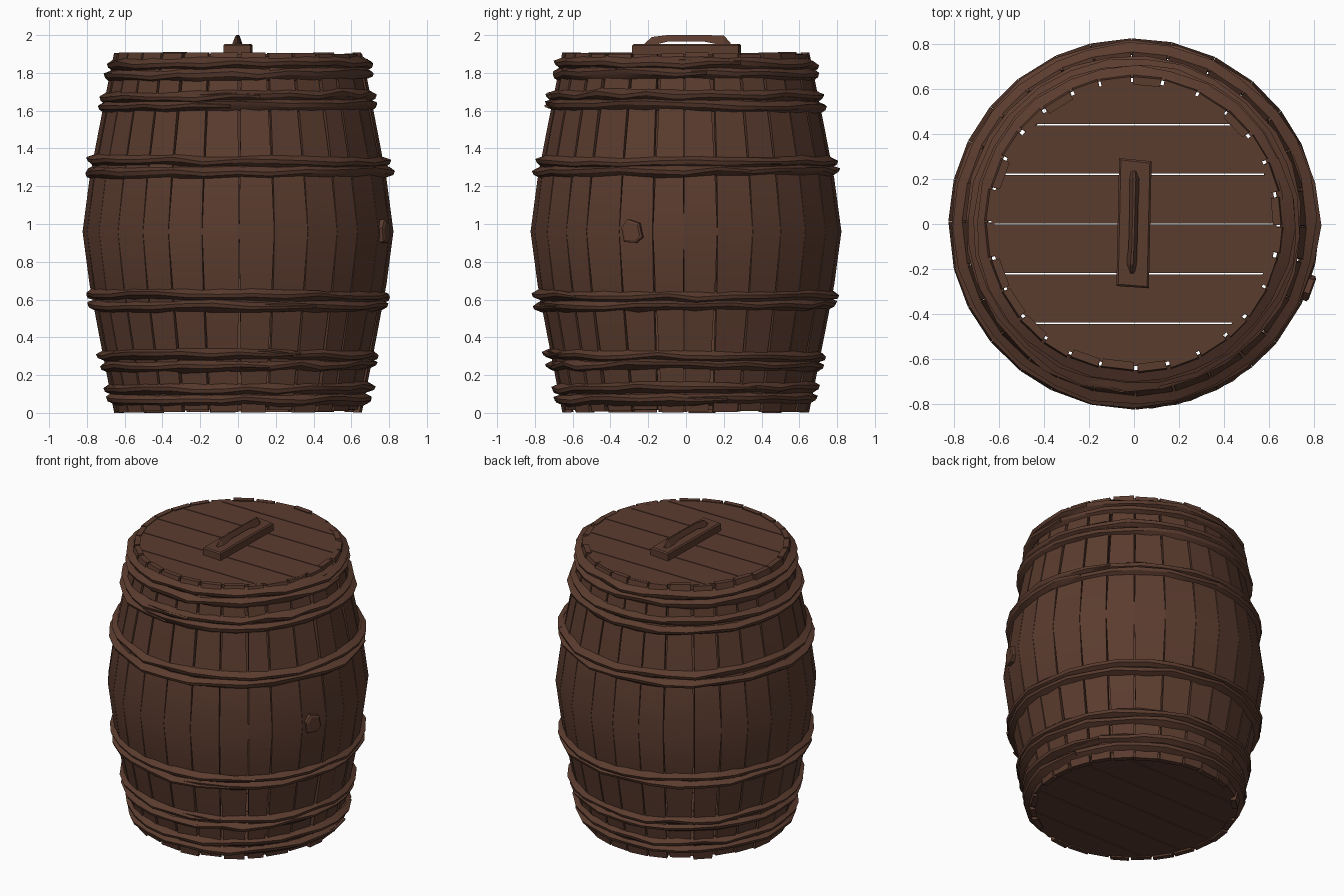
import bpy, bmesh, math, random

if "Cube" in bpy.data.objects:
    bpy.data.objects.remove(bpy.data.objects["Cube"])
random.seed(4)

wood = bpy.data.materials.new("dark brown wood")
wood.diffuse_color = (0.105, 0.045, 0.028, 1)
wood.use_nodes = True
wood.node_tree.nodes["Principled BSDF"].inputs["Base Color"].default_value = wood.diffuse_color

N = 28            # staves
MID = 0.96        # height of the widest point
PROFILE = [(0, .823), (.28, .785), (.54, .735), (.95, .652)]


def radius(z):
    d = min(abs(z - MID), .95)
    for (d0, r0), (d1, r1) in zip(PROFILE, PROFILE[1:]):
        if d <= d1:
            return r0 + (r1 - r0) * (d - d0) / (d1 - d0)


def polar(r, a, z):
    return (r * math.cos(a), r * math.sin(a), z)


def finish(bm, name, smooth=None):
    bmesh.ops.recalc_face_normals(bm, faces=bm.faces)
    me = bpy.data.meshes.new(name)
    bm.to_mesh(me)
    bm.free()
    ob = bpy.data.objects.new(name, me)
    bpy.context.collection.objects.link(ob)
    me.materials.append(wood)
    if smooth:
        bpy.ops.object.select_all(action='DESELECT')
        bpy.context.view_layer.objects.active = ob
        ob.select_set(True)
        bpy.ops.object.shade_smooth_by_angle(angle=math.radians(smooth))
    return ob


def loft(bm, sections):
    """Skin equal-length rings of points and cap both ends."""
    rings = [[bm.verts.new(p) for p in s] for s in sections]
    n = len(rings[0])
    for a, b in zip(rings, rings[1:]):
        for i in range(n):
            j = (i + 1) % n
            bm.faces.new((a[i], a[j], b[j], b[i]))
    bm.faces.new(rings[0])
    bm.faces.new(rings[-1])


# Staves: curved boards with gaps opening toward the ends
seams = [2 * math.pi * i / N + random.uniform(-.025, .025) for i in range(N)]
seams.append(seams[0] + 2 * math.pi)
bm = bmesh.new()
for i in range(N):
    off = random.uniform(-.006, .004)
    top, low = 1.91 - random.uniform(0, .012), .01 + random.uniform(-.01, .008)
    g0, g1 = random.uniform(.003, .02), random.uniform(.003, .02)
    secs = []
    for z in (low, .42, .68, MID, 1.24, 1.5, top):
        d = abs(z - MID) / .95
        r = radius(z) + off * d
        a0, a1 = seams[i] + .001 + g0 * d, seams[i + 1] - .001 - g1 * d
        secs.append([polar(r, a0, z), polar(r, a1, z),
                     polar(r - .035, a1, z), polar(r - .035, a0, z)])
    loft(bm, secs)
finish(bm, "staves", 30)


# Hoops: each is two rough split-wood strands with tapered, overlapping ends
def strand(bm, zc, half, start, overlap, lift):
    steps = N + overlap
    phase = random.uniform(0, 6.28)
    secs = []
    for k in range(steps + 1):
        a = start + 2 * math.pi * k / N + random.uniform(-.03, .03)
        end = min(k, steps - k)
        s = .45 if end == 0 else (.8 if end == 1 else 1)
        h = half * s * random.uniform(.88, 1.12)
        z = zc + .007 * math.sin(a + phase) + random.uniform(-.005, .005)
        t = .036 * s * random.uniform(.8, 1.15)
        up = lift * max(0, k - N + 1) / overlap
        ridge = random.uniform(-.35, .35) * h
        secs.append([polar(radius(z - h) - .008 + up, a, z - h),
                     polar(radius(z) + t * .8 + up, a, z + ridge - h * .35),
                     polar(radius(z) + t + up, a, z + ridge + h * .25),
                     polar(radius(z + h) - .008 + up, a, z + h)])
    loft(bm, secs)


for name, zc, half, start in (
        ("bottom_hoop", .10, .032, -.25), ("lower_hoop", .275, .031, -1.9),
        ("lower_middle_hoop", .595, .031, -1.6), ("upper_middle_hoop", 1.305, .032, -.1),
        ("upper_hoop", 1.65, .032, -2.2), ("top_hoop", 1.82, .034, -.38)):
    bm = bmesh.new()
    for side in (-1, 1):
        strand(bm, zc + side * .027, half, start + side * .12, 3, .02)
    finish(bm, name, 25)


# Lid and bottom: planks clipped to a disc
def planked_disc(name, r, z0, z1):
    bm = bmesh.new()
    edges = [-r, -.44, -.22, 0, .22, .44, r]
    for y0, y1 in zip(edges, edges[1:]):
        y0, y1 = y0 + .003, y1 - .003
        ys = [y0 + (y1 - y0) * i / 6 for i in range(7)]
        half = [(math.sqrt(max(r * r - y * y, 0)), y) for y in ys]
        ring = half + [(-x, y) for x, y in reversed(half)]
        loft(bm, [[(x, y, z) for x, y in ring] for z in (z0, z1)])
    finish(bm, name)


planked_disc("lid", .632, 1.86, 1.9)
planked_disc("bottom", .632, .015, .05)

# Handle: base plate and a ridged grip
bm = bmesh.new()
loft(bm, [[(-.078 + i, -.275 + i, z), (.066 - i, -.285 + i, z),
           (.078 - i, .278 - i, z), (-.066 + i, .292 - i, z)]
          for z, i in ((1.895, 0), (1.945, 0), (1.953, .008))])
finish(bm, "handle_plate")

bm = bmesh.new()
loft(bm, [[(x - w, y, z0), (x + w, y, z0), (x + w * .25, y, z1), (x - w * .25, y, z1)]
          for y, x, w, z0, z1 in (
              (-.22, -.01, .016, 1.945, 1.955), (-.18, -.01, .024, 1.945, 1.99),
              (-.1, -.005, .019, 1.965, 2.0), (.1, 0, .019, 1.965, 2.0),
              (.2, .002, .024, 1.945, 1.998), (.235, 0, .016, 1.945, 1.96))])
finish(bm, "handle_grip")

# Bung: irregular plug on the right side
bm = bmesh.new()
A = -.35
outline = [(-.06, .02), (-.025, .065), (.04, .045), (.058, -.03), (.02, -.06), (-.045, -.055)]
secs = []
for r, s in ((.77, 1), (.835, 1), (.842, .8)):
    secs.append([(r * math.cos(A) - u * s * math.sin(A),
                  r * math.sin(A) + u * s * math.cos(A), MID + v * s) for u, v in outline])
loft(bm, secs)
finish(bm, "bung")
